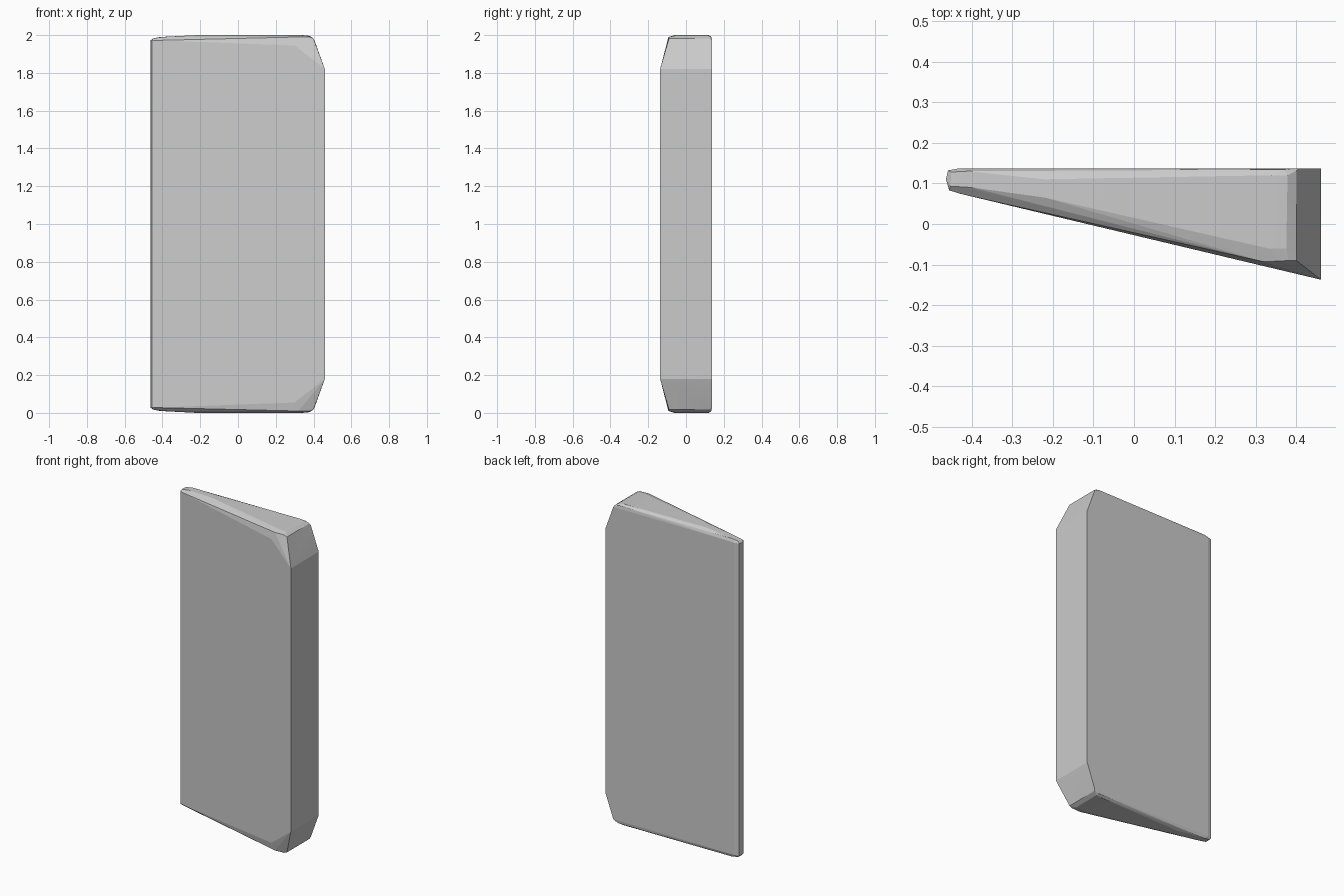
import bpy, bmesh, math

if "Cube" in bpy.data.objects:
    bpy.data.objects.remove(bpy.data.objects["Cube"])

# Upper half of the wedge: corner points grouped by height (x, y)
levels = {
    1.82: [(0.46, -0.137), (0.46, 0.137)],                       # start of end chamfer
    1.945: [(0.30, -0.099)],                                     # front corner facet
    1.972: [(-0.43, 0.075), (-0.455, 0.083), (-0.463, 0.11),     # rounded thin edge
            (-0.458, 0.132), (-0.43, 0.137), (0.405, 0.137)],
    1.982: [(0.40, -0.09), (0.40, 0.131), (-0.452, 0.093), (-0.45, 0.128)],
    1.990: [(-0.40, 0.09), (-0.41, 0.13), (0.37, 0.134), (0.32, -0.093), (0.38, -0.09)],
    1.996: [(0.375, -0.06), (0.378, 0.12)],
    2.0: [(0.33, -0.06), (0.34, 0.12), (-0.22, 0.065), (-0.22, 0.11)],
}

# Wedge body: convex hull of the points mirrored about mid height
bm = bmesh.new()
for z, points in levels.items():
    for x, y in points:
        bm.verts.new((x, y, z))
        bm.verts.new((x, y, 2 - z))
hull = bmesh.ops.convex_hull(bm, input=bm.verts[:])
bmesh.ops.delete(bm, geom=[v for v in bm.verts if not v.link_faces], context='VERTS')
bmesh.ops.dissolve_limit(bm, angle_limit=math.radians(0.5), verts=bm.verts[:], edges=bm.edges[:])
bmesh.ops.recalc_face_normals(bm, faces=bm.faces[:])
mesh = bpy.data.meshes.new("wedge_body")
bm.to_mesh(mesh)
bm.free()

wedge = bpy.data.objects.new("wedge_body", mesh)
bpy.context.collection.objects.link(wedge)
wedge.select_set(True)
bpy.context.view_layer.objects.active = wedge
bpy.ops.object.shade_smooth_by_angle(angle=math.radians(8))
